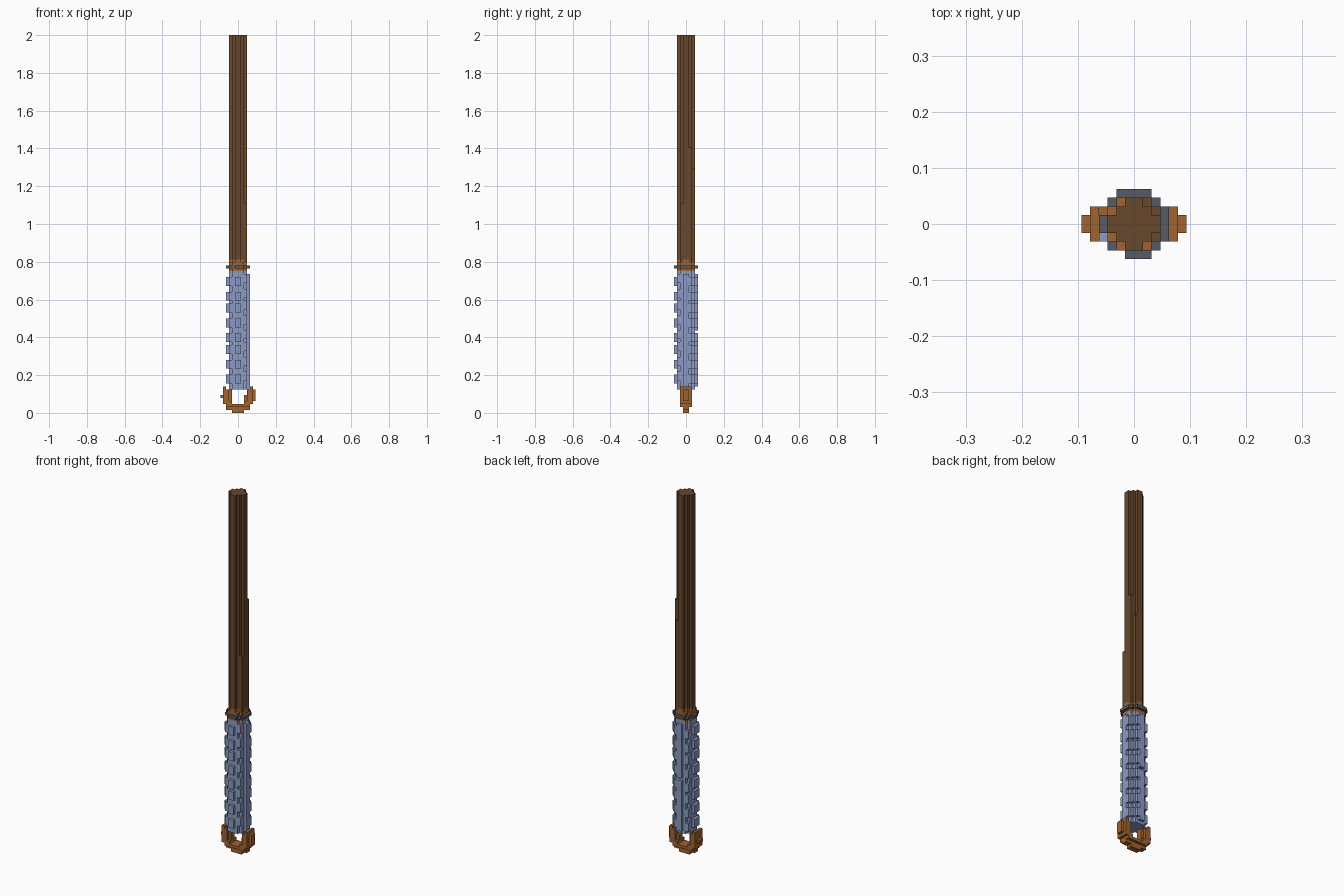
import bpy
import bmesh
from mathutils import Vector

if "Cube" in bpy.data.objects:
    bpy.data.objects.remove(bpy.data.objects["Cube"], do_unlink=True)

UNIT = 1 / 64  # edge of one small block


def material(name, rgb):
    m = bpy.data.materials.new(name)
    m.use_nodes = True
    m.diffuse_color = (*rgb, 1)
    bsdf = m.node_tree.nodes["Principled BSDF"]
    bsdf.inputs["Base Color"].default_value = (*rgb, 1)
    bsdf.inputs["Roughness"].default_value = 0.8
    return m


wood = material("dark wood", (0.14, 0.065, 0.025))
leather = material("orange leather", (0.35, 0.125, 0.03))
steel = material("dark steel", (0.095, 0.103, 0.128))
cloth = material("blue cloth", (0.26, 0.33, 0.55))


def box(x0, x1, y0, y1, z0, z1):
    return {(x, y, z) for x in range(x0, x1) for y in range(y0, y1) for z in range(z0, z1)}


def diamond(z0, z1):
    return set().union(*(box(-w, w, w - 4, 4 - w, z0, z1) for w in (1, 2, 3)))


def octagon(z0, z1):
    return box(-3, 3, -2, 2, z0, z1) | box(-2, 2, -3, 3, z0, z1)


def build(name, cells, mat):
    """Skin a set of blocks with flat faces and merge the coplanar ones."""
    bm = bmesh.new()
    verts = {}

    def vert(p):
        key = tuple(round(c) for c in p)
        if key not in verts:
            verts[key] = bm.verts.new(Vector(key) * UNIT)
        return verts[key]

    for cell in cells:
        for axis in range(3):
            for side in (0, 1):
                step = Vector((0, 0, 0))
                step[axis] = 2 * side - 1
                if tuple(int(c) for c in Vector(cell) + step) in cells:
                    continue
                base = Vector(cell)
                base[axis] += side
                u, v = Vector((0, 0, 0)), Vector((0, 0, 0))
                u[(axis + 1) % 3] = 1
                v[(axis + 2) % 3] = 1
                ring = [base, base + u, base + u + v, base + v]
                bm.faces.new([vert(p) for p in (ring if side else ring[::-1])])
    bmesh.ops.dissolve_limit(bm, angle_limit=0.01, verts=bm.verts[:], edges=bm.edges[:])
    mesh = bpy.data.meshes.new(name)
    bm.to_mesh(mesh)
    bm.free()
    mesh.materials.append(mat)
    obj = bpy.data.objects.new(name, mesh)
    bpy.context.collection.objects.link(obj)


# Long shaft, with thicker corners that run part of the way up
shaft = diamond(52, 128) | box(2, 3, -2, -1, 51, 71)
shaft |= box(2, 3, 1, 2, 51, 90) | box(1, 2, 2, 3, 51, 83)
build("shaft", shaft, wood)

# Leather bands on both sides of the collar
build("upper_band", octagon(50, 51) | diamond(51, 52), leather)
build("lower_band", octagon(48, 49), leather)

# Collar plate
collar = box(-3, 3, -3, 3, 49, 50) | box(-4, -3, -1, 1, 49, 50) | box(3, 4, -2, 2, 49, 50)
collar |= box(-2, 2, 3, 4, 49, 50) | box(-1, 2, -4, -3, 49, 50)
build("collar", collar, steel)

# Grip core with wound cloth: spaced wraps on two sides, near solid on the others
grip = octagon(8, 48)
grip |= box(3, 4, -1, 1, 8, 47) | box(-1, 1, 3, 4, 9, 27) | box(-1, 1, 3, 4, 28, 47)
for k in range(8):
    z = round(43 - 4.7 * k)
    grip |= box(-4, -3, -2, 1, z, z + 3)
    grip |= box(-1, 1, -4, -3, z, z + 3)
    grip |= box(-3, -2, -3, -2, z, z + 3) | box(-3, -2, 2, 3, z - 1, z + 2)
    grip |= box(2, 3, -3, -2, z + 1, z + 4) | box(2, 3, 2, 3, z, z + 3)
    grip |= box(3, 4, 1, 2, z, z + 3) | box(1, 2, 3, 4, z, z + 3)
build("grip", grip, cloth)

# Leather loop under the grip
loop = box(-2, 2, -1, 1, 0, 1) | box(-4, 4, -1, 1, 1, 2) | box(-3, 3, -2, 2, 2, 3)
for x in (-5, 3):
    loop |= box(x, x + 2, -2, 2, 3, 8)
loop |= box(-4, -2, -2, 2, 2, 4) | box(2, 4, -2, 2, 2, 4)
loop |= box(-5, -4, -2, 2, 8, 9) | box(4, 5, -2, 2, 8, 9)
loop |= box(-3, -2, -1, 1, 4, 8) | box(2, 3, -1, 1, 4, 6)
loop |= box(-6, -5, -1, 1, 5, 6) | box(5, 6, -1, 1, 4, 8)
build("loop", loop, leather)
